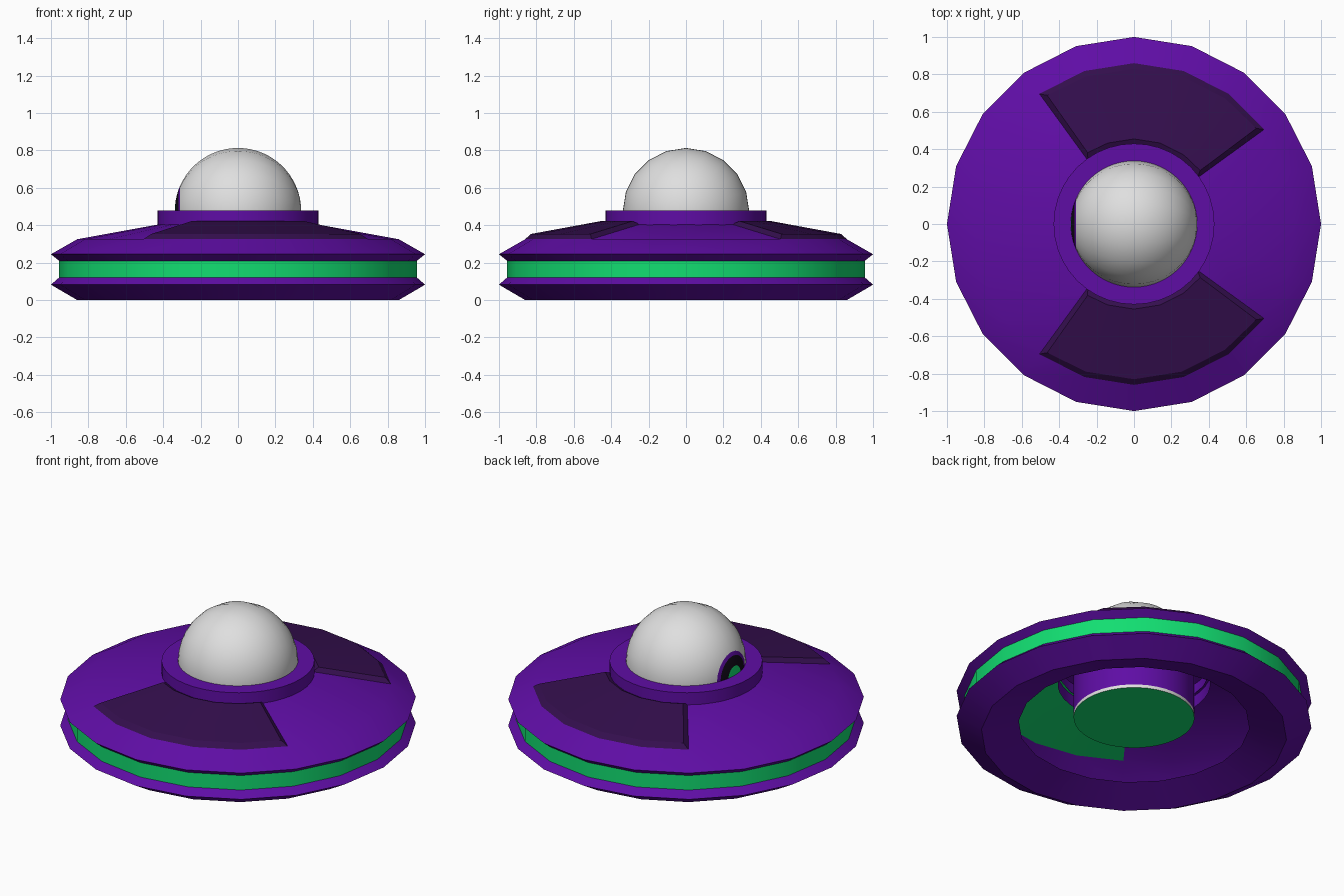
import bpy, bmesh, math
from mathutils import Matrix

if "Cube" in bpy.data.objects:
    bpy.data.objects.remove(bpy.data.objects["Cube"])


def material(name, rgb):
    m = bpy.data.materials.new(name)
    m.diffuse_color = (*rgb, 1)
    m.use_nodes = True
    m.node_tree.nodes["Principled BSDF"].inputs["Base Color"].default_value = m.diffuse_color
    return m


PURPLE = material("purple", (0.114, 0.004, 0.376))
DARK = material("dark purple", (0.034, 0.0045, 0.075))
GREEN = material("glowing green", (0.006, 0.73, 0.165))
WHITE = material("pale grey", (0.74, 0.74, 0.74))
BLACK = material("black", (0.006, 0.003, 0.01))


def finish(bm, name, mats, smooth=30):
    bmesh.ops.remove_doubles(bm, verts=bm.verts, dist=1e-5)
    me = bpy.data.meshes.new(name)
    bm.to_mesh(me)
    bm.free()
    for m in mats:
        me.materials.append(m)
    ob = bpy.data.objects.new(name, me)
    bpy.context.collection.objects.link(ob)
    bpy.ops.object.select_all(action='DESELECT')
    ob.select_set(True)
    bpy.context.view_layer.objects.active = ob
    bpy.ops.object.shade_smooth_by_angle(angle=math.radians(smooth))
    return ob


def lathe(name, profile, sides, mats, rule=None, turn=None):
    """Revolve (r, z) points; rule(band, side) gives a material, or None to leave a gap."""
    bm = bmesh.new()
    rows = [[bm.verts.new((r * math.cos(i * math.tau / sides),
                           r * math.sin(i * math.tau / sides), z))
             for i in range(sides)] for r, z in profile]
    for k in range(len(rows) - 1):
        for i in range(sides):
            mat = rule(k, i) if rule else 0
            if mat is None:
                continue
            j = (i + 1) % sides
            ring = [rows[k][i], rows[k][j], rows[k + 1][j], rows[k + 1][i]]
            bm.faces.new(ring).material_index = mat
    if turn:
        bm.transform(turn)
    return finish(bm, name, mats)


SIDES = 20
SECTORS = {"rear": 2, "front": 13}   # first side of each five-sided panel
panel_sides = {s + n for s in SECTORS.values() for n in range(5)}

# Saucer shell, open underneath, with a green belt and gaps for the panels
hull = [(0.65, 0.065), (0.86, 0), (1, 0.082), (0.957, 0.12), (0.957, 0.21),
        (1, 0.245), (0.86, 0.325), (0.42, 0.405)]
lathe("saucer_hull", hull, SIDES, [PURPLE, GREEN],
      lambda k, i: None if k == 6 and i in panel_sides else int(k == 3))


# Raised dark panels with bevelled edges and green undersides
def panel(name, start):
    bm = bmesh.new()
    section = [(0.86, 0.325, 0), (0.83, 0.353, 2), (0.455, 0.422, 3), (0.42, 0.405, 0)]
    rows = []
    for r, z, inset in section:
        row = []
        for n in range(6):
            a = math.radians((start + n) * 18 + (inset if n == 0 else -inset if n == 5 else 0))
            row.append(bm.verts.new((r * math.cos(a), r * math.sin(a), z)))
        rows.append(row)
    for k in range(4):
        lo, hi = rows[k], rows[(k + 1) % 4]
        for n in range(5):
            f = bm.faces.new((lo[n], lo[n + 1], hi[n + 1], hi[n]))
            f.material_index = int(k == 3)
    bm.faces.new([row[0] for row in rows])
    bm.faces.new([row[5] for row in reversed(rows)])
    finish(bm, name, [DARK, GREEN], 15)


for side, start in SECTORS.items():
    panel(side + "_panel", start)

# Collar around the dome, running down inside as a tube
lathe("collar", [(0.43, 0.33), (0.43, 0.478), (0.335, 0.478)], 40, [PURPLE])
lathe("inner_tube", [(0.34, 0.13), (0.34, 0.47)], 40, [PURPLE])
lathe("tube_rim", [(0.34, 0.11), (0.34, 0.13)], 40, [WHITE])
lathe("tube_floor", [(0, 0.11), (0.34, 0.11)], 40, [GREEN])

# Ball dome with its pole toward -x, where coloured rings form a round eye
R = 0.338
rings = list(range(180, 29, -6)) + [24, 20, 15, 10, 5, 0]
ball = [(R * math.sin(math.radians(a)), R * math.cos(math.radians(a))) for a in rings]


def eye_rule(k, i):
    a = rings[k]
    return 0 if a > 24 else 1 if a > 20 else 2 if a > 10 else 3


lathe("dome", ball, SIDES, [WHITE, PURPLE, BLACK, GREEN], eye_rule,
      Matrix.Translation((0, 0, 0.475)) @ Matrix.Rotation(-math.pi / 2, 4, 'Y'))
